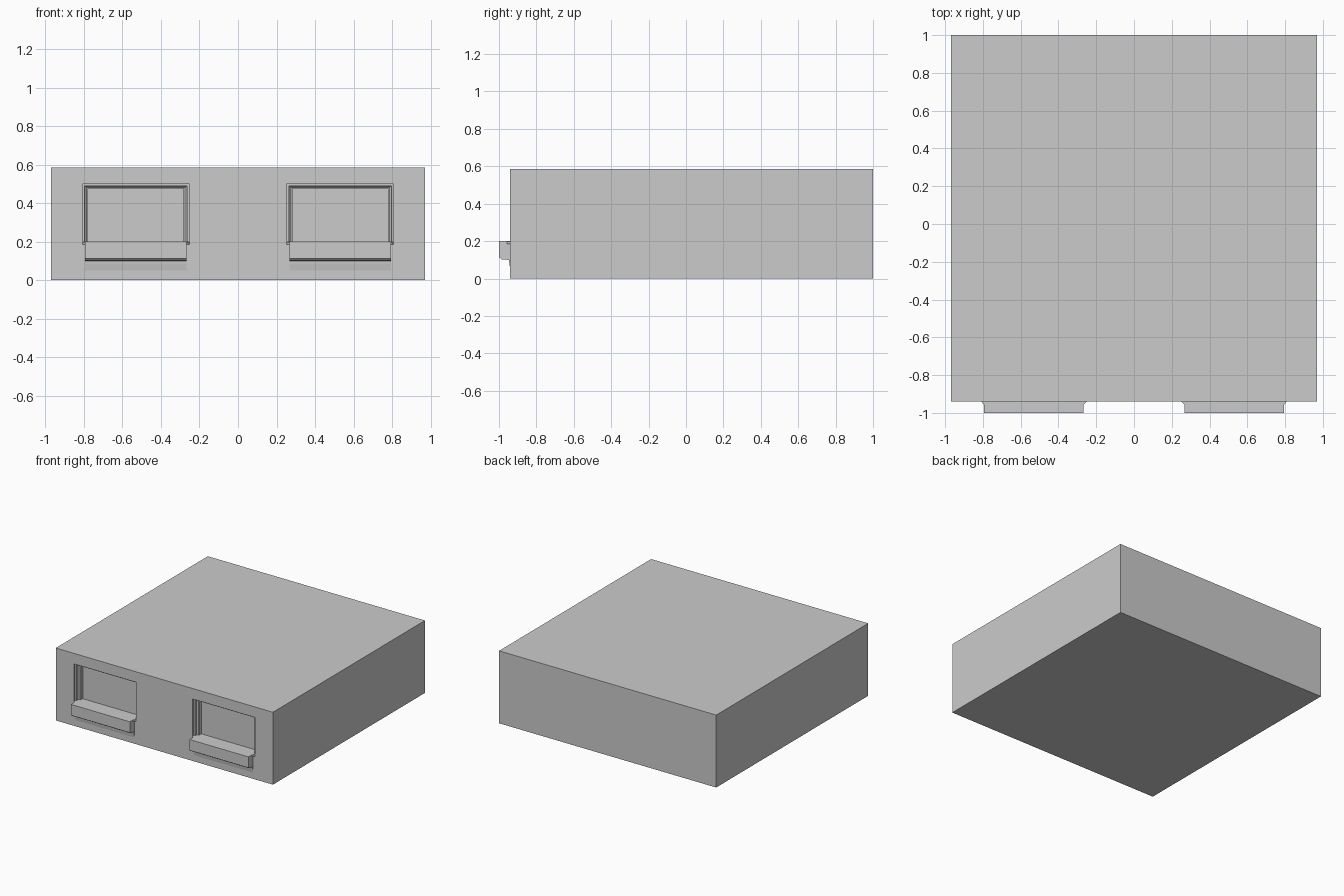
import bpy, bmesh

if "Cube" in bpy.data.objects:
    bpy.data.objects.remove(bpy.data.objects["Cube"])

FRONT = -0.94      # y of the facade
HALF = 0.278       # half width of a window opening
CENTRES = {"left": -0.53, "right": 0.53}


def loft(name, rings):
    """Closed solid skinned through equally long point rings."""
    bm = bmesh.new()
    loops = [[bm.verts.new(p) for p in ring] for ring in rings]
    n = len(rings[0])
    for a, b in zip(loops, loops[1:]):
        for i in range(n):
            j = (i + 1) % n
            bm.faces.new((a[i], a[j], b[j], b[i]))
    bm.faces.new(loops[0])
    bm.faces.new(loops[-1])
    bmesh.ops.recalc_face_normals(bm, faces=bm.faces)
    mesh = bpy.data.meshes.new(name)
    bm.to_mesh(mesh)
    bm.free()
    obj = bpy.data.objects.new(name, mesh)
    bpy.context.collection.objects.link(obj)
    return obj


def rect(cx, hx, y, z0, z1):
    return [(cx - hx, y, z0), (cx + hx, y, z0), (cx + hx, y, z1), (cx - hx, y, z1)]


# main block
body = loft("building_block", [rect(0, 0.97, FRONT, 0, 0.585), rect(0, 0.97, 1.0, 0, 0.585)])

# stepped recess: inset of the frame, y depth
RECESS = [(0.0, -0.97), (0.0, -0.925), (0.012, -0.925), (0.012, -0.905),
          (0.022, -0.895), (0.03, -0.895), (0.03, -0.87)]
# sill section in y, z
SILL = [(FRONT, 0.2), (-1.0, 0.2), (-1.0, 0.112), (-0.99, 0.108), (-0.985, 0.102),
        (-0.946, 0.1), (-0.945, 0.085), (FRONT, 0.05)]

cutters = []
for side, cx in CENTRES.items():
    # window opening cutter
    cutter = loft(f"window_cutter_{side}",
                  [rect(cx, HALF - s, y, 0.2, 0.5 - s * 0.85) for s, y in RECESS])
    cutter.hide_render = True
    cutters.append(cutter)
    mod = body.modifiers.new(f"window_{side}", 'BOOLEAN')
    mod.operation = 'DIFFERENCE'
    mod.solver = 'EXACT'
    mod.object = cutter

    # projecting sill
    loft(f"window_sill_{side}",
         [[(cx + dx, y, z) for y, z in SILL] for dx in (-0.263, 0.263)])

    # flared ends where the sill meets the wall
    loft(f"sill_flare_{side}",
         [rect(cx, 0.262, -0.957, 0.185, 0.199), rect(cx, 0.268, -0.953, 0.185, 0.199),
          rect(cx, 0.278, FRONT, 0.185, 0.199)])

# bake the openings and drop the cutters
bpy.context.view_layer.objects.active = body
body.select_set(True)
for mod in list(body.modifiers):
    bpy.ops.object.modifier_apply(modifier=mod.name)
for cutter in cutters:
    bpy.data.objects.remove(cutter, do_unlink=True)
